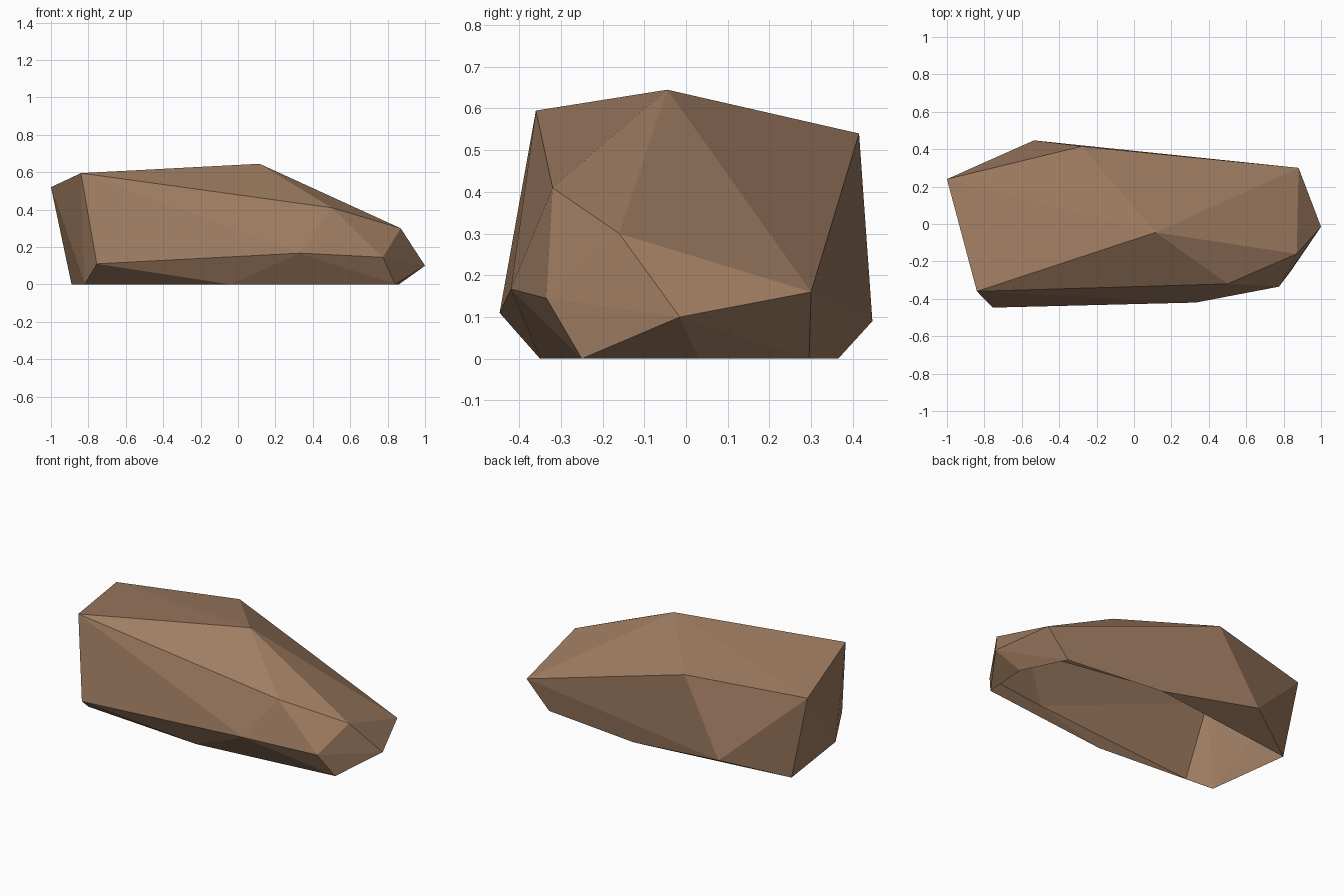
import bpy, bmesh

if "Cube" in bpy.data.objects:
    bpy.data.objects.remove(bpy.data.objects["Cube"])

# Corner points of the faceted boulder
upper = [(-1, .24, .52), (-.84, -.36, .595), (.115, -.045, .645), (-.28, .415, .54),
         (.5, -.32, .41), (.87, -.16, .30), (.88, .30, .16)]
middle = [(-.755, -.447, .11), (.33, -.42, .167), (.775, -.335, .145),
          (1, -.015, .10), (-.535, .447, .09)]
base = [(-.89, .24), (-.82, -.29), (-.04, -.35), (.84, -.25),
        (.86, .03), (.73, .295), (.1, .365)]

# Wrap the points in a flat-faced skin
bm = bmesh.new()
for p in upper + middle + [(x, y, 0) for x, y in base]:
    bm.verts.new(p)
hull = bmesh.ops.convex_hull(bm, input=bm.verts)
loose = [v for v in bm.verts if not v.link_faces]
bmesh.ops.delete(bm, geom=loose, context='VERTS')
bmesh.ops.recalc_face_normals(bm, faces=bm.faces)

# The underside is open
under = [f for f in bm.faces if max(v.co.z for v in f.verts) < .001]
bmesh.ops.delete(bm, geom=under, context='FACES')

mesh = bpy.data.meshes.new("boulder")
bm.to_mesh(mesh)
bm.free()
boulder = bpy.data.objects.new("boulder", mesh)
bpy.context.collection.objects.link(boulder)

# Single brown stone colour
stone = bpy.data.materials.new("brown stone")
stone.diffuse_color = (.35, .205, .122, 1)
stone.use_nodes = True
stone.node_tree.nodes["Principled BSDF"].inputs["Base Color"].default_value = stone.diffuse_color
mesh.materials.append(stone)
